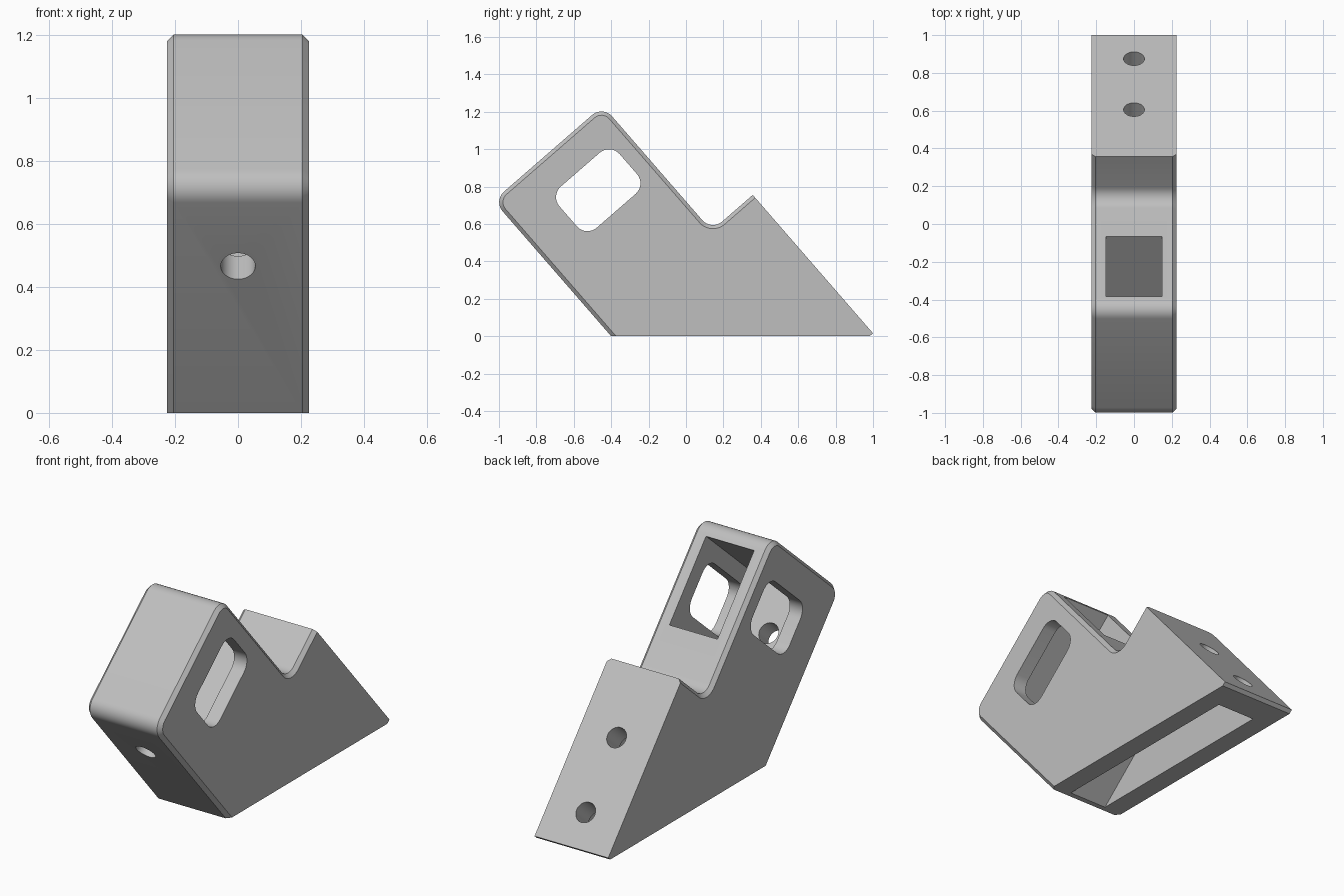
import bpy, bmesh, math
from mathutils import Vector

if "Cube" in bpy.data.objects:
    bpy.data.objects.remove(bpy.data.objects["Cube"])

TILT = math.radians(49)
U = Vector((math.cos(TILT), -math.sin(TILT)))   # down the slope, in the y-z plane
V = Vector((math.sin(TILT), math.cos(TILT)))    # out of the slope
HALF_WIDTH, CHAMFER, ROUND = 0.225, 0.02, 0.075


def at(u, v):
    return U * u + V * v


def on_floor(y):
    return Vector((y, 0))


def rounded(corners, steps=8):
    """Outline from (point, radius) pairs; rounded corners are right angles."""
    out = []
    for i, (p, r) in enumerate(corners):
        if not r:
            out.append(p)
            continue
        a = (corners[i - 1][0] - p).normalized()
        b = (corners[(i + 1) % len(corners)][0] - p).normalized()
        c = p + r * (a + b)
        for k in range(steps + 1):
            t = math.pi / 2 * k / steps
            out.append(c - r * (math.cos(t) * b + math.sin(t) * a))
    return out


def box_outline(u0, u1, v0, v1, r=0):
    return rounded([(at(u, v), r) for u, v in ((u0, v0), (u1, v0), (u1, v1), (u0, v1))])


def prism(name, outline, half, chamfer_edges=0):
    """Extrude a y-z outline across x; chamfer the first edges on both sides."""
    bm = bmesh.new()
    sides = [[bm.verts.new((x, p.x, p.y)) for p in outline] for x in (-half, half)]
    n = len(outline)
    bm.faces.new(sides[0])
    bm.faces.new(sides[1][::-1])
    for i in range(n):
        j = (i + 1) % n
        bm.faces.new((sides[0][i], sides[1][i], sides[1][j], sides[0][j]))
    bmesh.ops.recalc_face_normals(bm, faces=bm.faces)
    if chamfer_edges:
        edges = [bm.edges.get((s[i], s[i + 1])) for s in sides for i in range(chamfer_edges)]
        bmesh.ops.bevel(bm, geom=edges, offset=CHAMFER, segments=1, affect='EDGES')
    mesh = bpy.data.meshes.new(name)
    bm.to_mesh(mesh)
    bm.free()
    obj = bpy.data.objects.new(name, mesh)
    bpy.context.collection.objects.link(obj)
    return obj


def drill(name, u, v0, v1, radius=0.055):
    c = at(u, (v0 + v1) / 2)
    bpy.ops.mesh.primitive_cylinder_add(vertices=40, radius=radius, depth=v1 - v0,
                                        location=(0, c.x, c.y), rotation=(-TILT, 0, 0))
    bpy.context.object.name = name
    return bpy.context.object


# Body: tilted head, notch and wedge foot
FRONT, HEAD, NOTCH, TOP, BACK, TIP = -0.302, -1.222, -0.336, 0.473, 0.765, 0.644
body_outline = rounded([
    (on_floor(FRONT / V.x), 0),
    (at(HEAD, FRONT), ROUND),
    (at(HEAD, TOP), ROUND),
    (at(NOTCH, TOP), ROUND),
    (at(NOTCH, BACK), 0),
    (at(TIP, BACK), 0),
    (on_floor(TIP / U.x), 0),
])
body = prism("bracket_body", body_outline, HALF_WIDTH, chamfer_edges=len(body_outline) - 3)

# Hollow under the foot, a triangle that opens through the floor
CEILING, INNER = -0.243, 0.618
apex = at(CEILING, INNER)
low = 0.1
foot_hollow = [apex,
               apex + U * ((apex.y + low) / -U.y),
               apex - V * ((apex.y + low) / V.y)]

cutters = [
    prism("head_pocket_cutter", box_outline(-1.13, -0.643, -0.19, 0.7), 0.147),
    prism("side_window_cutter", box_outline(-1.043, -0.751, -0.055, 0.371, ROUND), 0.4),
    prism("foot_hollow_cutter", foot_hollow, 0.115),
    drill("front_hole_cutter", -0.88, -0.5, -0.1),
    drill("upper_back_hole_cutter", 0.043, 0.5, 0.9),
    drill("lower_back_hole_cutter", 0.454, 0.59, 0.9),
]

bpy.ops.object.select_all(action='DESELECT')
bpy.context.view_layer.objects.active = body
body.select_set(True)
for cutter in cutters:
    cutter.hide_render = True
    mod = body.modifiers.new(cutter.name, 'BOOLEAN')
    mod.operation, mod.solver, mod.object = 'DIFFERENCE', 'EXACT', cutter
    bpy.ops.object.modifier_apply(modifier=mod.name)
for cutter in cutters:
    bpy.data.objects.remove(cutter)

# Plain grey finish
grey = bpy.data.materials.new("plain_grey")
grey.use_nodes = True
colour = (0.52, 0.52, 0.52, 1)
grey.diffuse_color = colour
grey.node_tree.nodes["Principled BSDF"].inputs["Base Color"].default_value = colour
body.data.materials.clear()
body.data.materials.append(grey)
bpy.ops.object.shade_smooth_by_angle(angle=math.radians(30))
